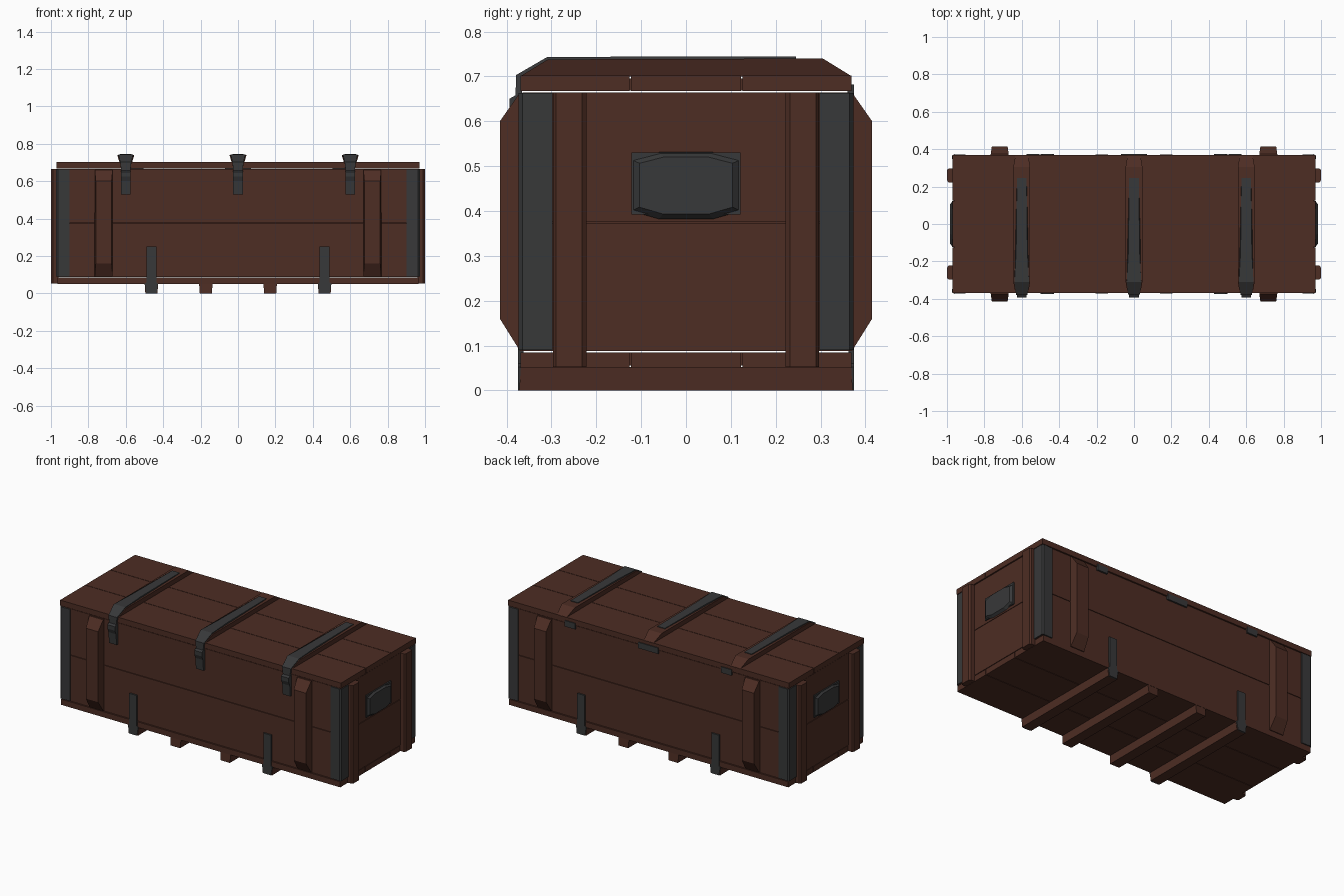
import bpy
import bmesh
from mathutils import Vector

cube = bpy.data.objects.get("Cube")
if cube:
    bpy.data.objects.remove(cube, do_unlink=True)


def material(name, rgb):
    m = bpy.data.materials.new(name)
    m.use_nodes = True
    m.diffuse_color = (*rgb, 1)
    bsdf = m.node_tree.nodes["Principled BSDF"]
    bsdf.inputs["Base Color"].default_value = (*rgb, 1)
    bsdf.inputs["Roughness"].default_value = 0.8
    return m


WOOD = material("brown wood", (0.075, 0.026, 0.017))
METAL = material("dark metal", (0.039, 0.04, 0.041))


def loft(name, mat, ring_a, ring_b):
    """Solid between two matching rings of points."""
    bm = bmesh.new()
    a = [bm.verts.new(p) for p in ring_a]
    b = [bm.verts.new(p) for p in ring_b]
    bm.faces.new(a)
    bm.faces.new(b)
    for i in range(len(a)):
        j = (i + 1) % len(a)
        bm.faces.new((a[i], a[j], b[j], b[i]))
    bmesh.ops.recalc_face_normals(bm, faces=bm.faces)
    mesh = bpy.data.meshes.new(name)
    bm.to_mesh(mesh)
    bm.free()
    mesh.materials.append(mat)
    obj = bpy.data.objects.new(name, mesh)
    bpy.context.collection.objects.link(obj)
    return obj


def box(name, mat, x, y, z):
    ring = [(x[0], y[0]), (x[1], y[0]), (x[1], y[1]), (x[0], y[1])]
    return loft(name, mat, [(*p, z[0]) for p in ring], [(*p, z[1]) for p in ring])


def across(name, mat, x, half, profile):
    """Extrude a (y, z, width factor) profile along x."""
    return loft(name, mat, [(x - half * w, y, z) for y, z, w in profile],
                [(x + half * w, y, z) for y, z, w in profile])


GAP = 0.0015
SPLIT = 0.375

# Inner core and wall boards
box("crate_core", WOOD, (-0.95, 0.95), (-0.35, 0.35), (0.09, 0.662))
for n, (lo, hi) in {"lower": (0.088, SPLIT - GAP), "upper": (SPLIT + GAP, 0.664)}.items():
    for side, s in (("front", -1), ("back", 1)):
        box(f"{side}_{n}_board", WOOD, (-0.965, 0.965),
            sorted((s * 0.345, s * 0.365)), (lo, hi))
    for side, s in (("left", 1), ("right", -1)):
        box(f"{side}_{n}_board", WOOD, sorted((s * 0.945, s * 0.966)),
            (-0.364, 0.364), (lo, hi))

# Lid and floor boards
box("lid_core", WOOD, (-0.96, 0.96), (-0.365, 0.365), (0.669, 0.695))
box("floor_core", WOOD, (-0.96, 0.96), (-0.365, 0.365), (0.055, 0.084))
edges = (-0.371, -0.124, 0.124, 0.371)
for i in range(3):
    y = (edges[i] + GAP, edges[i + 1] - GAP)
    box(f"lid_board_{i + 1}", WOOD, (-0.97, 0.97), y, (0.668, 0.702))
    box(f"floor_board_{i + 1}", WOOD, (-0.965, 0.965), y, (0.05, 0.085))

# Metal corner angles, battens and end hardware
for sx, lr in ((1, "left"), (-1, "right")):
    for sy, fb in ((-1, "front"), (1, "back")):
        angle = [(0.90, 0.36), (0.90, 0.371), (0.962, 0.373), (0.972, 0.365),
                 (0.971, 0.298), (0.96, 0.298), (0.96, 0.36)]
        loft(f"{fb}_{lr}_corner", METAL,
             [(sx * x, sy * y, 0.09) for x, y in angle],
             [(sx * x, sy * y, 0.663) for x, y in angle])

        # Upright battens on the long walls, chamfered at both ends
        batten = [(sy * y, z, w) for y, z, w in
                  ((0.36, 0.088, 1), (0.37, 0.088, 1), (0.415, 0.16, 0.88),
                   (0.415, 0.60, 0.88), (0.373, 0.66, 1), (0.36, 0.66, 1))]
        across(f"{fb}_{lr}_batten", WOOD, sx * 0.718, 0.048, batten)

        # Upright battens on the end walls
        post = [(0.96, 0.222), (0.99, 0.222), (0.999, 0.232), (0.999, 0.29),
                (0.99, 0.297), (0.96, 0.297)]
        loft(f"{fb}_{lr}_end_batten", WOOD,
             [(sx * x, sy * y, 0.052) for x, y in post],
             [(sx * x, sy * y, 0.664) for x, y in post])

        # Metal strips holding the outer skids
        plate = [(-0.026, 0.25), (0.026, 0.25), (0.026, 0.06), (0.036, 0.052),
                 (0.026, 0), (-0.026, 0), (-0.036, 0.052), (-0.026, 0.06)]
        loft(f"{fb}_{lr}_skid_strip", METAL,
             [(sx * 0.463 + x, sy * 0.362, z) for x, z in plate],
             [(sx * 0.463 + x, sy * 0.375, z) for x, z in plate])

    # Carrying handle: back plate with a rounded grip
    box(f"{lr}_handle_plate", METAL, sorted((sx * 0.96, sx * 0.974)),
        (-0.122, 0.122), (0.392, 0.53))
    outline = [(-0.122, 0.40), (-0.06, 0.382), (0.06, 0.382), (0.122, 0.40),
               (0.122, 0.515), (0.06, 0.531), (-0.06, 0.531), (-0.122, 0.515)]
    centre = Vector((0, 0.457))
    inner = [centre + (Vector(p) - centre) * 0.85 for p in outline]
    loft(f"{lr}_handle_grip", METAL, [(sx * 0.97, *p) for p in outline],
         [(sx * 0.985, *p) for p in inner])

# Skids under the floor
for i, x in enumerate((-0.463, -0.172, 0.172, 0.463)):
    across(f"skid_{i + 1}", WOOD, x, 0.036,
           [(-0.372, 0, 0.9), (0.372, 0, 0.9), (0.368, 0.052, 1), (-0.368, 0.052, 1)])

# Lid straps, each with a metal strip, latch and hinge
for x, n in ((-0.6, "right"), (0, "middle"), (0.6, "left")):
    across(f"{n}_lid_brace", WOOD, x, 0.045,
           [(-0.37, 0.70, 0.75), (-0.308, 0.738, 1), (0.305, 0.74, 1), (0.37, 0.70, 0.75)])
    across(f"{n}_lid_strip", METAL, x, 0.03,
           [(-0.366, 0.655, 0.8), (-0.38, 0.655, 0.8), (-0.379, 0.703, 1),
            (-0.31, 0.743, 1.3), (-0.15, 0.744, 1), (0.245, 0.744, 0.85),
            (0.245, 0.735, 0.85), (-0.306, 0.735, 1.3), (-0.366, 0.699, 1)])
    across(f"{n}_latch", METAL, x, 0.026,
           [(-0.36, 0.53, 1), (-0.378, 0.53, 1), (-0.384, 0.60, 1),
            (-0.394, 0.625, 1), (-0.394, 0.65, 1), (-0.38, 0.658, 1), (-0.36, 0.658, 1)])
    half = 0.036 if x else 0.07
    hx = x * 0.9
    box(f"{n}_hinge", METAL, (hx - half, hx + half), (0.36, 0.375), (0.645, 0.682))
